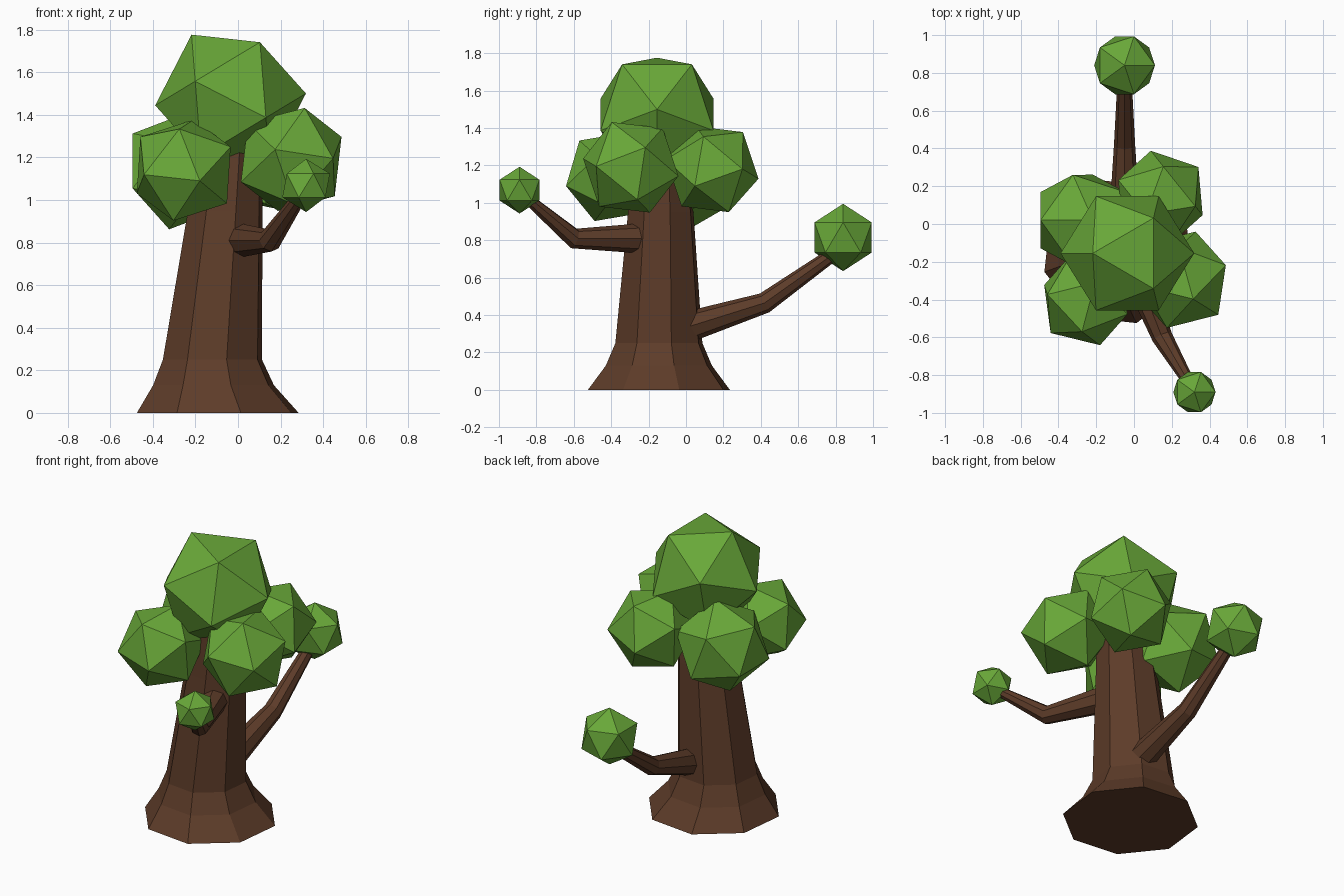
import bpy, bmesh, math
from mathutils import Vector, Matrix

if "Cube" in bpy.data.objects:
    bpy.data.objects.remove(bpy.data.objects["Cube"])


def material(name, color):
    m = bpy.data.materials.new(name)
    m.diffuse_color = (*color, 1)
    m.use_nodes = True
    m.node_tree.nodes["Principled BSDF"].inputs["Base Color"].default_value = m.diffuse_color
    return m


BARK = material("bark", (0.11, 0.045, 0.022))
LEAF = material("leaf", (0.14, 0.39, 0.04))


def finish(name, bm, mat):
    bmesh.ops.recalc_face_normals(bm, faces=bm.faces)
    me = bpy.data.meshes.new(name)
    bm.to_mesh(me)
    bm.free()
    me.materials.append(mat)
    ob = bpy.data.objects.new(name, me)
    bpy.context.collection.objects.link(ob)
    return ob


def loft(name, path, sides, turn=0.0, upright=False):
    """Skin capped rings given as (x, y, z, radius) along a path."""
    bm = bmesh.new()
    pts = [Vector(p[:3]) for p in path]
    rings = []
    for i, p in enumerate(pts):
        d = pts[min(i + 1, len(pts) - 1)] - pts[max(i - 1, 0)]
        rot = Matrix.Identity(3) if upright else d.to_track_quat('Z', 'Y').to_matrix()
        r = path[i][3]
        ring = []
        for k in range(sides):
            a = turn + math.tau * k / sides
            ring.append(bm.verts.new(p + rot @ Vector((r * math.cos(a), r * math.sin(a), 0))))
        rings.append(ring)
    for a, b in zip(rings, rings[1:]):
        for k in range(sides):
            n = (k + 1) % sides
            bm.faces.new((a[k], a[n], b[n], b[k]))
    bm.faces.new(rings[0][::-1])
    bm.faces.new(rings[-1])
    return finish(name, bm, BARK)


def foliage(name, center, radius, corner=(0, 0, 1), neighbour=(1, 0, 0.5)):
    """Icosahedron with one corner, and a corner beside it, aimed along the given directions."""
    z = Vector(corner).normalized()
    n = Vector(neighbour)
    x = (n - z * n.dot(z)).normalized()
    rot = Matrix((x, z.cross(x), z)).transposed().to_4x4()
    bm = bmesh.new()
    bmesh.ops.create_icosphere(bm, subdivisions=1, radius=radius,
                               matrix=Matrix.Translation(center) @ rot)
    return finish(name, bm, LEAF)


# Trunk with flared foot, leaning slightly as it rises
loft("trunk", [
    (-0.095, -0.145, 0.00, 0.395),
    (-0.115, -0.145, 0.13, 0.295),
    (-0.120, -0.145, 0.25, 0.242),
    (-0.060, -0.135, 0.95, 0.182),
    (-0.025, -0.140, 1.35, 0.145),
], 8, math.radians(16), upright=True)

# Bent side branches
loft("front_branch", [
    (0.00, -0.22, 0.81, 0.082),
    (0.15, -0.60, 0.81, 0.055),
    (0.315, -0.88, 1.05, 0.027),
], 8)
loft("back_branch", [
    (-0.05, 0.02, 0.34, 0.082),
    (-0.05, 0.42, 0.465, 0.056),
    (-0.05, 0.80, 0.735, 0.036),
], 8)

# Crown clumps
foliage("crown_top", (-0.035, -0.155, 1.472), 0.355,
        (-0.355, 0, -0.028), (-0.183, 0, 0.301))
foliage("crown_front_right", (0.25, -0.295, 1.19), 0.27,
        (0.245, 0.08, 0.11), (0.205, -0.18, 0.01))
foliage("crown_front_left", (-0.255, -0.40, 1.14), 0.258,
        (0.075, -0.24, -0.05), (-0.185, -0.17, -0.02))
foliage("crown_back_left", (-0.27, 0.02, 1.14), 0.283,
        (-0.225, 0, 0.172), (-0.225, 0.149, -0.086))
foliage("crown_back_right", (0.14, 0.14, 1.18), 0.258,
        (-0.05, 0.243, -0.05), (0.204, 0.17, 0))

# Small clumps on the branch tips
foliage("front_branch_clump", (0.32, -0.89, 1.068), 0.125)
foliage("back_branch_clump", (-0.05, 0.84, 0.815), 0.18)
